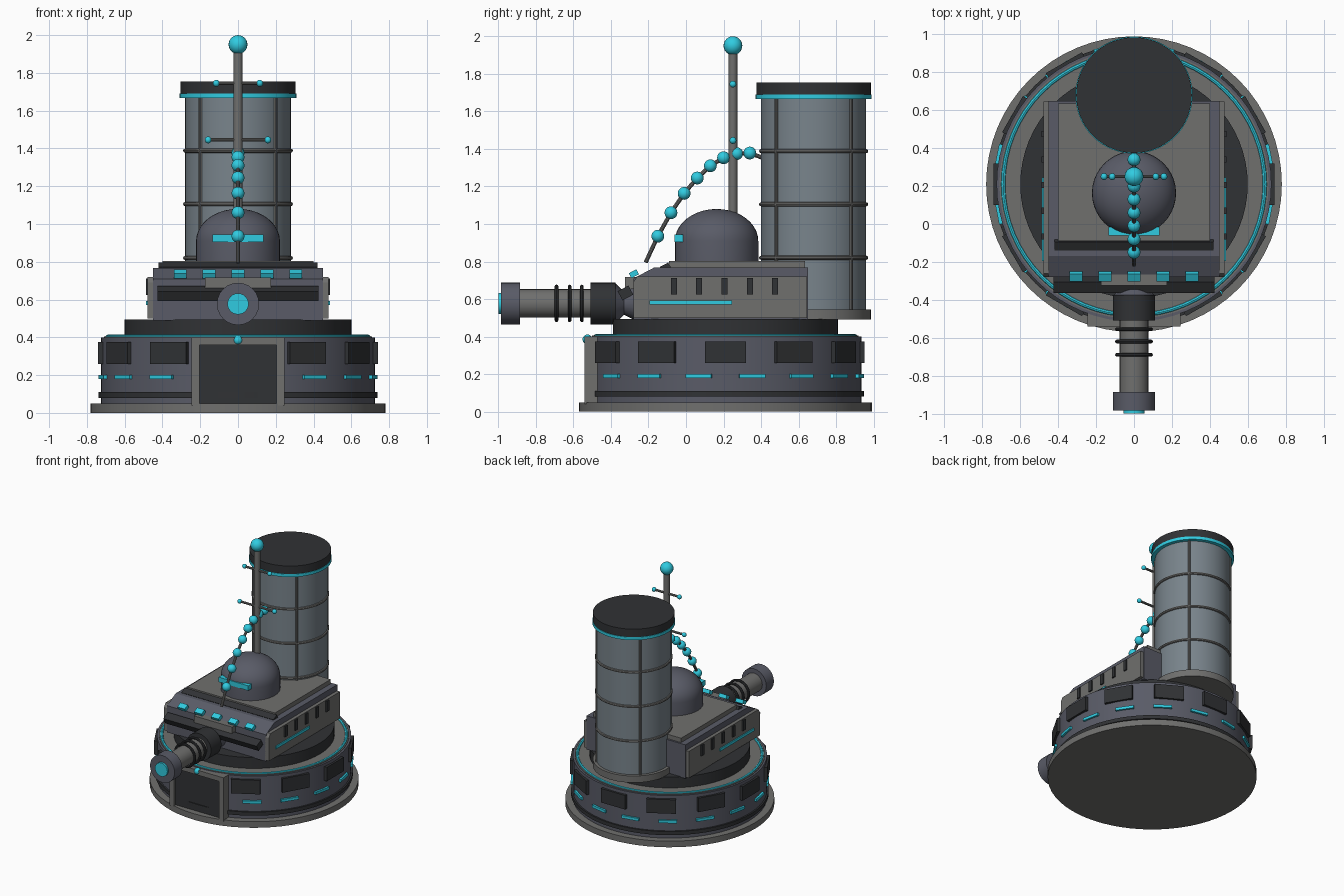
import bpy, bmesh
from math import sin, cos, pi, radians, atan2
from mathutils import Vector

if "Cube" in bpy.data.objects:
    bpy.data.objects.remove(bpy.data.objects["Cube"])


def mat(name, r, g, b):
    m = bpy.data.materials.new(name)
    m.diffuse_color = (r, g, b, 1)
    m.use_nodes = True
    m.node_tree.nodes["Principled BSDF"].inputs["Base Color"].default_value = m.diffuse_color
    return m


SLATE = mat("slate", 0.10, 0.105, 0.135)
DARK = mat("dark", 0.03, 0.032, 0.035)
GREY = mat("warm_grey", 0.16, 0.16, 0.155)
STEEL = mat("steel_blue", 0.19, 0.23, 0.26)
CYAN = mat("cyan", 0.03, 0.60, 0.75)
CY = 0.21                    # centre of the round base in y


def finish(name, m, smooth=False):
    o = bpy.context.object
    o.name = name
    o.data.materials.append(m)
    if smooth:
        bpy.ops.object.shade_smooth_by_angle(angle=radians(35))
    return o


def box(name, m, lo, hi, rot=(0, 0, 0)):
    c = [(a + b) / 2 for a, b in zip(lo, hi)]
    bpy.ops.mesh.primitive_cube_add(size=1, location=c, rotation=rot)
    bpy.context.object.scale = [b - a for a, b in zip(lo, hi)]
    return finish(name, m)


def rod(name, m, a, b, r, n=32, r2=None):
    a, b = Vector(a), Vector(b)
    d = b - a
    bpy.ops.mesh.primitive_cone_add(vertices=n, radius1=r, radius2=r if r2 is None else r2,
                                    depth=d.length, location=(a + b) / 2,
                                    rotation=d.to_track_quat('Z', 'Y').to_euler())
    return finish(name, m, True)


def disc(name, m, y, r, z0, z1, n=64, r2=None):
    return rod(name, m, (0, y, z0), (0, y, z1), r, n, r2)


def ball(name, m, c, r):
    bpy.ops.mesh.primitive_uv_sphere_add(segments=20, ring_count=12, radius=r, location=c)
    return finish(name, m, True)


def torus(name, m, c, R, r, rot=(0, 0, 0), n=64):
    bpy.ops.mesh.primitive_torus_add(location=c, rotation=rot, major_radius=R, minor_radius=r,
                                     major_segments=n, minor_segments=8)
    return finish(name, m, True)


def around(name, m, a, r, z, w, d, h):
    """Box on the drum wall, angle a measured from the front."""
    bpy.ops.mesh.primitive_cube_add(size=1, location=(r * sin(a), CY - r * cos(a), z), rotation=(0, 0, a))
    bpy.context.object.scale = (w, d, h)
    return finish(name, m)


def mesh_object(name, m, bm, smooth=False):
    bmesh.ops.recalc_face_normals(bm, faces=bm.faces)
    me = bpy.data.meshes.new(name)
    bm.to_mesh(me)
    bm.free()
    o = bpy.data.objects.new(name, me)
    bpy.context.collection.objects.link(o)
    bpy.ops.object.select_all(action='DESELECT')
    o.select_set(True)
    bpy.context.view_layer.objects.active = o
    return finish(name, m, smooth)


def prism(name, m, yz, x0, x1):
    bm = bmesh.new()
    f = bm.faces.new([bm.verts.new((x0, y, z)) for y, z in yz])
    ext = bmesh.ops.extrude_face_region(bm, geom=[f])
    bmesh.ops.translate(bm, vec=(x1 - x0, 0, 0),
                        verts=[v for v in ext["geom"] if isinstance(v, bmesh.types.BMVert)])
    return mesh_object(name, m, bm)


# round base and drum
disc("base_plate", GREY, CY, 0.78, 0, 0.05)
disc("base_drum", SLATE, CY, 0.725, 0.04, 0.40)
disc("drum_lower_band", DARK, CY, 0.738, 0.08, 0.11)
disc("drum_top_deck", GREY, CY, 0.71, 0.39, 0.405)
torus("deck_light_ring", CYAN, (0, CY, 0.402), 0.69, 0.012)
disc("turret_ring", DARK, CY, 0.60, 0.40, 0.495)

# windows and light strips around the drum
for i in range(1, 12):
    around("drum_window", DARK, i * pi / 6, 0.72, 0.317, 0.22, 0.04, 0.115)
for i in range(1, 15):
    around("drum_light", CYAN, (i + 0.5) * pi / 8, 0.724, 0.19, 0.14, 0.03, 0.022)

# front doorway
box("door", DARK, (-0.21, -0.52, 0.05), (0.21, -0.40, 0.365))
for s in (-1, 1):
    box("door_jamb", GREY, (s * 0.225 - 0.02, -0.54, 0.04), (s * 0.225 + 0.02, -0.38, 0.40))
box("door_lintel", GREY, (-0.245, -0.54, 0.36), (0.245, -0.38, 0.40))
ball("door_lamp", CYAN, (0, -0.525, 0.385), 0.026)

# turret body with sloped front edge
prism("turret_body", SLATE,
      [(-0.28, 0.49), (-0.28, 0.71), (-0.17, 0.768), (0.65, 0.768), (0.65, 0.49)], -0.45, 0.45)
box("turret_roof", GREY, (-0.40, -0.09, 0.76), (0.40, 0.635, 0.804))
box("roof_bar", DARK, (-0.42, -0.135, 0.757), (0.42, -0.085, 0.785), (radians(28), 0, 0))
box("front_bar", DARK, (-0.425, -0.355, 0.605), (0.425, -0.29, 0.66), (radians(28), 0, 0))
box("gun_housing", GREY, (-0.175, -0.325, 0.655), (0.175, -0.25, 0.717))
for i in range(-2, 3):
    x = i * 0.153
    box("front_light", CYAN, (x - 0.034, -0.30, 0.72), (x + 0.034, -0.255, 0.75), (radians(28), 0, 0))
for s in (-1, 1):
    prism("side_plate", GREY,
          [(-0.28, 0.50), (-0.28, 0.69), (-0.26, 0.72), (0.645, 0.72), (0.645, 0.50)], s * 0.44, s * 0.478)
    for i in range(5):
        y = -0.065 + i * 0.135
        box("side_vent", DARK, (s * 0.478 - 0.01, y - 0.016, 0.625), (s * 0.478 + 0.01, y + 0.016, 0.712))
    box("side_light", CYAN, (s * 0.478 - 0.008, -0.195, 0.57), (s * 0.478 + 0.008, 0.245, 0.592))

# gun
GZ = 0.577
for name, m, y0, y1, r, r2 in (("gun_mount", SLATE, -0.25, -0.33, 0.10, 0.06),
                               ("gun_collar", SLATE, -0.33, -0.38, 0.06, 0.112),
                               ("gun_breech", DARK, -0.375, -0.51, 0.112, 0.112),
                               ("gun_barrel", GREY, -0.50, -0.90, 0.076, 0.076),
                               ("gun_muzzle", SLATE, -0.885, -0.985, 0.112, 0.112),
                               ("muzzle_light", CYAN, -0.98, -1.0, 0.056, 0.056)):
    rod(name, m, (0, y0, GZ), (0, y1, GZ), r, 24, r2)
for y in (-0.69, -0.62, -0.555):
    torus("barrel_ring", DARK, (0, y, GZ), 0.09, 0.01, (pi / 2, 0, 0), 32)

# dome, lathed from a profile
bm = bmesh.new()
prof = [(0.222, 0.79)] + [(0.222 * cos(t), 0.91 + 0.17 * sin(t)) for t in (i * pi / 20 for i in range(10))] + [(0, 1.08)]
vs = [bm.verts.new((r, 0, z)) for r, z in prof]
es = [bm.edges.new(p) for p in zip(vs, vs[1:])]
bmesh.ops.spin(bm, geom=vs + es, cent=(0, 0, 0), axis=(0, 0, 1), angle=2 * pi, steps=40)
bmesh.ops.remove_doubles(bm, verts=bm.verts, dist=1e-5)
mesh_object("turret_dome", SLATE, bm, True).location.y = 0.163
box("dome_visor", CYAN, (-0.135, -0.06, 0.905), (0.135, -0.015, 0.945))

# antenna mast
rod("mast", GREY, (0, 0.25, 1.03), (0, 0.25, 1.93), 0.024, 16)
ball("mast_tip", CYAN, (0, 0.25, 1.95), 0.05)
for z, w in ((1.745, 0.115), (1.445, 0.158)):
    rod("mast_crossbar", GREY, (-w, 0.25, z), (w, 0.25, z), 0.009, 10)
    for s in (-1, 1):
        ball("crossbar_lamp", CYAN, (s * w, 0.25, z), 0.018)

# beaded cable from the turret front to the tower
path = [(-0.215, 0.795), (-0.15, 0.935), (-0.08, 1.06), (-0.01, 1.163), (0.06, 1.245),
        (0.13, 1.31), (0.20, 1.353), (0.27, 1.375), (0.34, 1.378), (0.415, 1.35)]
for (y0, z0), (y1, z1) in zip(path, path[1:]):
    rod("cable", GREY, (0, y0, z0), (0, y1, z1), 0.011, 10)
for y, z in path[1:-1]:
    ball("cable_bead", CYAN, (0, y, z), 0.034)

# rear tower
TY = 0.68
disc("tower_foot", GREY, TY, 0.305, 0.49, 0.545)
disc("tower_tank", STEEL, TY, 0.28, 0.53, 1.68)
disc("tower_light_ring", CYAN, TY, 0.309, 1.666, 1.69)
disc("tower_cap", DARK, TY, 0.305, 1.68, 1.755)
for z in (0.82, 1.105, 1.388):
    torus("tower_hoop", GREY, (0, TY, z), 0.28, 0.011)
for i in range(4):
    a = pi / 4 + i * pi / 2
    x, y = 0.28 * cos(a), TY + 0.28 * sin(a)
    rod("tower_rib", GREY, (x, y, 0.53), (x, y, 1.67), 0.011, 10)
